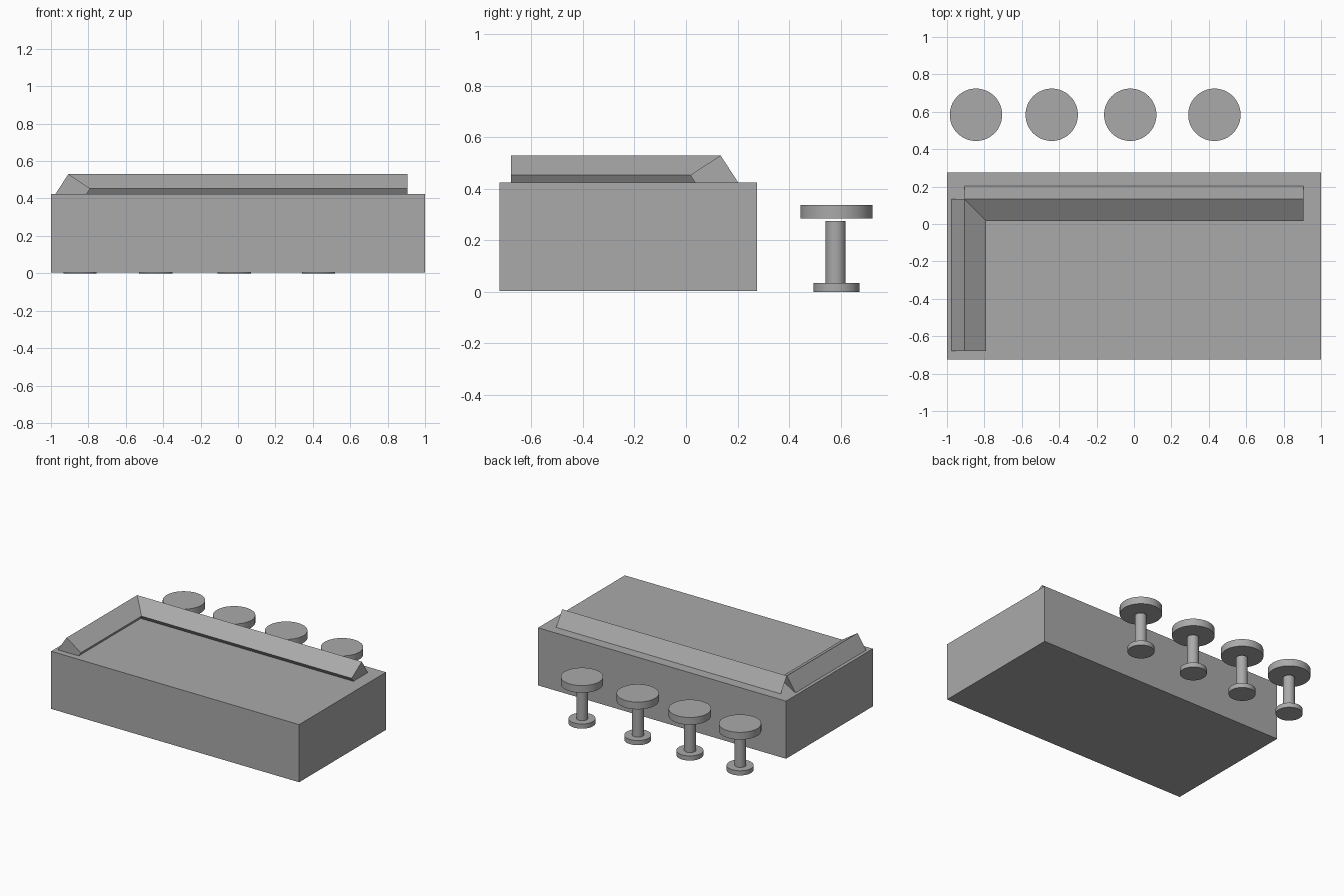
import bpy
from math import radians

cube = bpy.data.objects.get("Cube")
if cube:
    bpy.data.objects.remove(cube, do_unlink=True)

grey = bpy.data.materials.new("plain grey")
grey.use_nodes = True
GREY = (0.4, 0.4, 0.4, 1)
grey.diffuse_color = GREY
grey.node_tree.nodes["Principled BSDF"].inputs["Base Color"].default_value = GREY


def finish(obj, name):
    obj.name = name
    obj.data.materials.append(grey)
    return obj


def box(name, lo, hi):
    centre = [(a + b) / 2 for a, b in zip(lo, hi)]
    bpy.ops.mesh.primitive_cube_add(size=1, location=centre)
    obj = bpy.context.object
    obj.scale = [b - a for a, b in zip(lo, hi)]
    bpy.ops.object.transform_apply(location=False, rotation=False)
    return finish(obj, name)


def disc(name, x, y, radius, bottom, top):
    bpy.ops.mesh.primitive_cylinder_add(
        vertices=64, radius=radius, depth=top - bottom,
        location=(x, y, (bottom + top) / 2))
    bpy.ops.object.shade_smooth_by_angle(angle=radians(30))
    return finish(bpy.context.object, name)


def loft(name, start, end):
    """Solid between two matching end sections."""
    n = len(start)
    faces = [tuple(range(n))[::-1], tuple(range(n, 2 * n))]
    faces += [(i, (i + 1) % n, (i + 1) % n + n, i + n) for i in range(n)]
    mesh = bpy.data.meshes.new(name)
    mesh.from_pydata(start + end, [], faces)
    obj = bpy.data.objects.new(name, mesh)
    bpy.context.collection.objects.link(obj)
    bpy.context.view_layer.objects.active = obj
    bpy.ops.object.select_all(action='DESELECT')
    obj.select_set(True)
    bpy.ops.object.mode_set(mode='EDIT')
    bpy.ops.mesh.select_all(action='SELECT')
    bpy.ops.mesh.normals_make_consistent(inside=False)
    bpy.ops.object.mode_set(mode='OBJECT')
    return finish(obj, name)


# Counter block
TOP = 0.424
box("counter", (-1, -0.724, 0.004), (1, 0.276, TOP))

# Leaning rails along the back and right edges, mitred where they meet.
# Section: distance inward from the ridge, height
section = [(-0.069, TOP), (0, 0.53), (0.117, 0.453), (0.098, TOP)]
RIDGE_X, RIDGE_Y = -0.907, 0.134
back_mitre = [(RIDGE_X + max(d, 0), RIDGE_Y - d, z) for d, z in section]
back_end = [(0.905, RIDGE_Y - d, z) for d, z in section]
loft("back_rail", back_mitre, back_end)

side_mitre = [(RIDGE_X + d, RIDGE_Y - max(d, 0), z) for d, z in section]
side_end = [(RIDGE_X + d, -0.68, z) for d, z in section]
loft("right_rail", side_mitre, side_end)

# Row of stools behind the counter
STOOL_Y = 0.584
for i, x in enumerate((-0.845, -0.44, -0.02, 0.43), 1):
    disc(f"stool_base_{i}", x, STOOL_Y, 0.089, 0, 0.034)
    disc(f"stool_stem_{i}", x, STOOL_Y - 0.003, 0.039, 0.034, 0.275)
    disc(f"stool_seat_{i}", x, STOOL_Y, 0.14, 0.285, 0.338)
